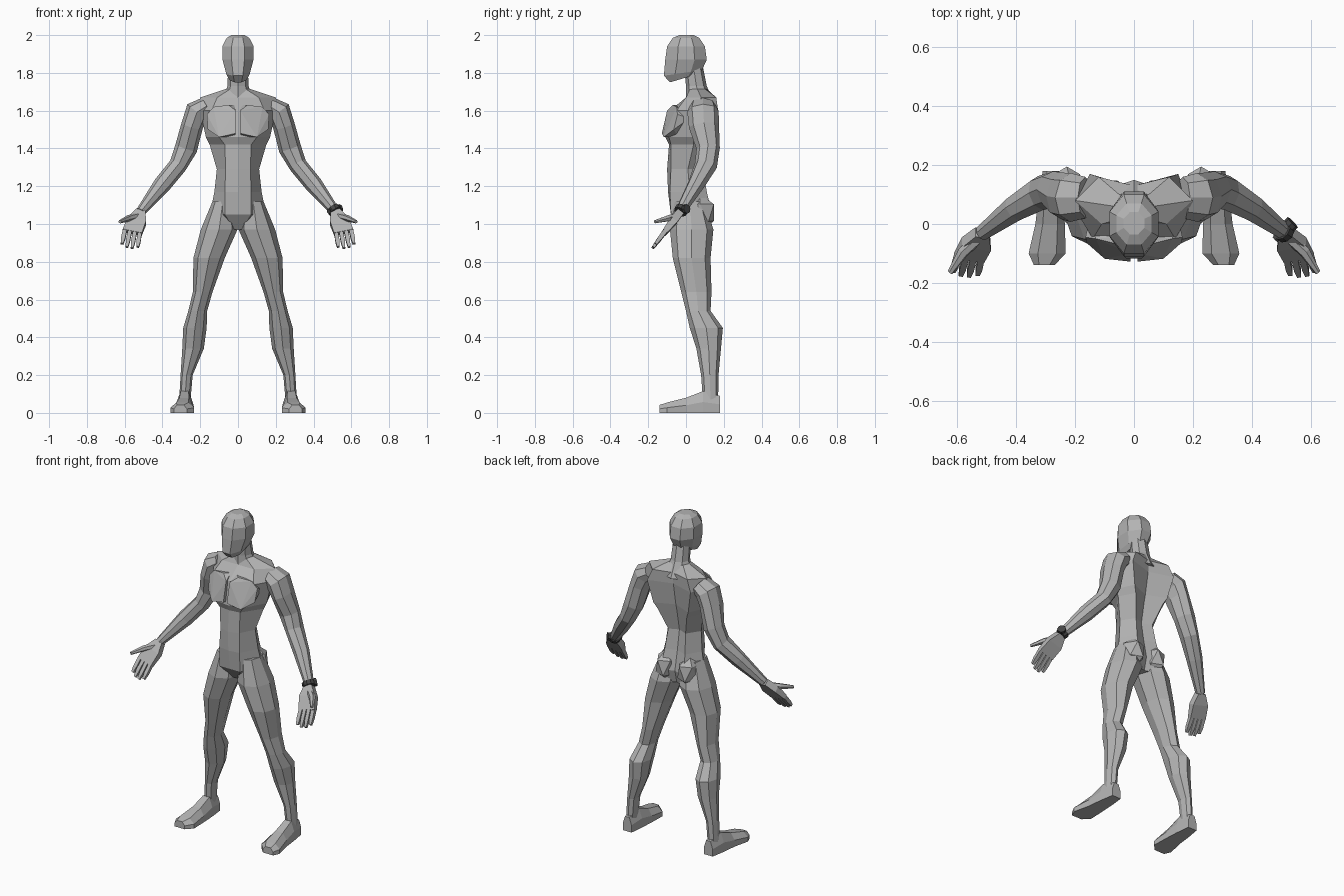
import bpy
import bmesh
from math import cos, sin, pi
from mathutils import Vector, Matrix

default_cube = bpy.data.objects.get("Cube")
if default_cube:
    bpy.data.objects.remove(default_cube, do_unlink=True)


def make_material(name, grey):
    material = bpy.data.materials.new(name)
    colour = (grey, grey, grey, 1)
    material.use_nodes = True
    material.diffuse_color = colour
    shader = next(n for n in material.node_tree.nodes if n.type == "BSDF_PRINCIPLED")
    shader.inputs["Base Color"].default_value = colour
    return material


BODY = make_material("body grey", 0.45)
DARK = make_material("dark watch grey", 0.06)


def finish(name, bm, material=BODY):
    """Turn a bmesh into a flat-shaded object."""
    bmesh.ops.recalc_face_normals(bm, faces=bm.faces)
    mesh = bpy.data.meshes.new(name)
    bm.to_mesh(mesh)
    bm.free()
    mesh.materials.append(material)
    obj = bpy.data.objects.new(name, mesh)
    bpy.context.collection.objects.link(obj)
    return obj


def loft(name, rings, side=1, material=BODY):
    """Skin a list of equal-length point rings and cap both ends."""
    bm = bmesh.new()
    loops = [[bm.verts.new((p[0] * side, p[1], p[2])) for p in ring] for ring in rings]
    for lower, upper in zip(loops, loops[1:]):
        count = len(lower)
        for i in range(count):
            j = (i + 1) % count
            bm.faces.new((lower[i], lower[j], upper[j], upper[i]))
    bm.faces.new(loops[0])
    bm.faces.new(loops[-1])
    return finish(name, bm, material)


def level_ring(z, centre, half_width, front, back, tilt=0, turn=0, sides=8):
    """Horizontal section; tilt raises the rear, turn rotates the corners."""
    middle, depth = (front + back) / 2, (back - front) / 2
    grow = 1 / cos(turn)
    points = []
    for i in range(sides):
        angle = 2 * pi * i / sides + turn
        x, y = cos(angle) * grow, sin(angle) * grow
        points.append((centre + half_width * x, middle + depth * y, z + tilt * (y + 1) / 2))
    return points


def limb_rings(stations, sides=8, turn=0):
    """Sections square to a path of (centre, width, depth) stations."""
    rings = []
    centres = [Vector(s[0]) for s in stations]
    for i, (_, width, depth) in enumerate(stations):
        along = (centres[min(i + 1, len(centres) - 1)] - centres[max(i - 1, 0)]).normalized()
        rear = Vector((0, 1, 0))
        rear = (rear - along * rear.dot(along)).normalized()
        across = rear.cross(along)
        ring = []
        for k in range(sides):
            angle = 2 * pi * k / sides + turn
            ring.append(centres[i] + across * width * cos(angle) + rear * depth * sin(angle))
        rings.append(ring)
    return rings


def hull(name, points, side=1):
    bm = bmesh.new()
    verts = [bm.verts.new((x * side, y, z)) for x, y, z in points]
    bmesh.ops.convex_hull(bm, input=verts)
    bmesh.ops.delete(bm, geom=[v for v in bm.verts if not v.link_faces], context="VERTS")
    return finish(name, bm)


# Torso: height, belly line, front corner, flank, back corner, spine line
def torso_ring(z, belly, front, flank, back, spine):
    half = [(0, belly), front, flank, back, (0, spine)]
    other = [(-x, y) for x, y in reversed(half[1:4])]
    return [(x, y, z) for x, y in half + other]


loft("torso", [
    torso_ring(.97, -.02, (.02, -.02), (.05, .04), (.03, .10), .09),
    torso_ring(1.05, -.08, (.07, -.08), (.15, .03), (.08, .14), .11),
    torso_ring(1.17, -.095, (.07, -.085), (.125, .02), (.07, .11), .085),
    torso_ring(1.29, -.10, (.065, -.08), (.112, .01), (.06, .09), .065),
    torso_ring(1.42, -.09, (.07, -.08), (.15, .04), (.10, .135), .09),
    torso_ring(1.46, -.11, (.10, -.09), (.17, .04), (.12, .15), .10),
    torso_ring(1.60, -.085, (.14, -.05), (.20, .05), (.15, .17), .125),
    torso_ring(1.67, .0, (.11, .0), (.20, .08), (.12, .16), .13),
    torso_ring(1.715, .02, (.04, .02), (.065, .06), (.05, .10), .11),
])

# Neck and faceted head
loft("neck", [
    level_ring(1.64, 0, .09, .0, .15),
    level_ring(1.73, 0, .056, .0, .11),
    level_ring(1.83, 0, .052, -.01, .09),
])
EIGHTH = pi / 8
loft("head", [
    level_ring(1.75, 0, .045, -.085, .05, tilt=.04, turn=EIGHTH),
    level_ring(1.785, 0, .062, -.117, .085, tilt=.03, turn=EIGHTH),
    level_ring(1.87, 0, .082, -.11, .11, turn=EIGHTH),
    level_ring(1.94, 0, .083, -.10, .10, turn=EIGHTH),
    level_ring(1.985, 0, .06, -.07, .07, turn=EIGHTH),
    level_ring(2, 0, .035, -.035, .04, turn=EIGHTH),
])

# Hand layout
WRIST = Vector((.515, -.03, 1.065))
KNUCKLES = Vector((.56, -.115, .955))
TIPS = Vector((.575, -.175, .875))
SPREAD = Vector((.97, .12, .2)).normalized()
PALM_NORMAL = SPREAD.cross(KNUCKLES - WRIST).normalized()


def slab_ring(centre, width, thickness):
    return [centre + SPREAD * width * a + PALM_NORMAL * thickness * b
            for a, b in ((-1, -1), (1, -1), (1, 1), (-1, 1))]


for label, side in (("left", 1), ("right", -1)):
    # Chest and buttock masses
    hull(label + "_chest_muscle", [
        (.012, -.128, 1.48), (.10, -.118, 1.46), (.16, -.065, 1.50),
        (.165, -.045, 1.58), (.13, -.05, 1.62), (.05, -.07, 1.63), (.012, -.10, 1.60),
        (.012, -.06, 1.46), (.10, -.04, 1.46), (.15, .02, 1.56), (.02, -.04, 1.63),
    ], side)
    bm = bmesh.new()
    bmesh.ops.create_icosphere(bm, subdivisions=1, radius=1)
    bm.transform(Matrix.Translation((.075 * side, .075, 1.06))
                 @ Matrix.Diagonal((.07, .085, .10, 1)))
    finish(label + "_buttock", bm)

    # Leg from hip to ankle
    loft(label + "_leg", [
        level_ring(1.12, .08, .055, -.06, .10),
        level_ring(.97, .10, .097, -.085, .145),
        level_ring(.82, .153, .083, -.07, .13),
        level_ring(.64, .187, .052, -.025, .135),
        level_ring(.54, .213, .050, .0, .13),
        level_ring(.45, .228, .062, .02, .195),
        level_ring(.34, .238, .057, .055, .185),
        level_ring(.20, .272, .032, .08, .172),
        level_ring(.06, .282, .030, .09, .17),
    ], side)

    # Foot: wedge sections from heel to toe
    foot = []
    for y, inner, outer, top in ((.18, .25, .31, .09), (.09, .24, .325, .115),
                                 (.0, .235, .335, .08), (-.10, .232, .358, .055),
                                 (-.14, .27, .34, .042)):
        inset = (outer - inner) / 4
        foot.append([(inner, y, 0), (outer, y, 0), (outer, y, top / 2),
                     (outer - inset, y, top), (inner + inset, y, top), (inner, y, top / 2)])
    loft(label + "_foot", foot, side)

    # Arm from shoulder to wrist
    loft(label + "_arm", limb_rings([
        ((.165, .09, 1.625), .05, .07),
        ((.215, .09, 1.595), .066, .083),
        ((.243, .095, 1.52), .058, .08),
        ((.275, .117, 1.40), .060, .062),
        ((.318, .105, 1.31), .048, .06),
        ((.40, .055, 1.21), .047, .046),
        (WRIST, .026, .028),
    ]), side)

    # Hand: palm, four fingers and thumb
    loft(label + "_palm", [
        slab_ring(WRIST, .024, .02),
        slab_ring(WRIST.lerp(KNUCKLES, .45), .05, .022),
        slab_ring(KNUCKLES, .052, .014),
    ], side)
    for i, finger in enumerate(("little", "ring", "middle", "index")):
        shift = SPREAD * (i - 1.5) * .027
        reach = 1 if finger in ("ring", "middle") else .85
        start = KNUCKLES + shift
        end = KNUCKLES.lerp(TIPS, reach) + shift * 1.05
        loft(f"{label}_{finger}_finger", [
            slab_ring(start, .011, .012),
            slab_ring(start.lerp(end, .6), .011, .011),
            slab_ring(end, .007, .007),
        ], side)
    loft(label + "_thumb", limb_rings([
        ((.525, -.045, 1.045), .018, .02),
        ((.58, -.095, 1.03), .017, .02),
        ((.625, -.165, 1.012), .009, .01),
    ], sides=6), side)

# Watch on the left wrist
forearm = (WRIST - Vector((.40, .055, 1.21))).normalized()
watch_centre = WRIST - forearm * .012
facing = forearm.to_track_quat("Z", "Y").to_matrix().to_4x4()


def drum(name, centre, rotation, radius, depth, sides):
    bm = bmesh.new()
    bmesh.ops.create_cone(bm, cap_ends=True, segments=sides, radius1=radius,
                          radius2=radius, depth=depth)
    bm.transform(Matrix.Translation(centre) @ rotation)
    finish(name, bm, DARK)


drum("watch_band", watch_centre, facing, .036, .026, 10)
outward = Vector((.3, .8, .5))
outward = (outward - forearm * outward.dot(forearm)).normalized()
dial_turn = outward.to_track_quat("Z", "Y").to_matrix().to_4x4()
drum("watch_dial", watch_centre + outward * .036, dial_turn, .025, .016, 8)
drum("watch_clasp", watch_centre - outward * .034, dial_turn, .014, .012, 6)
